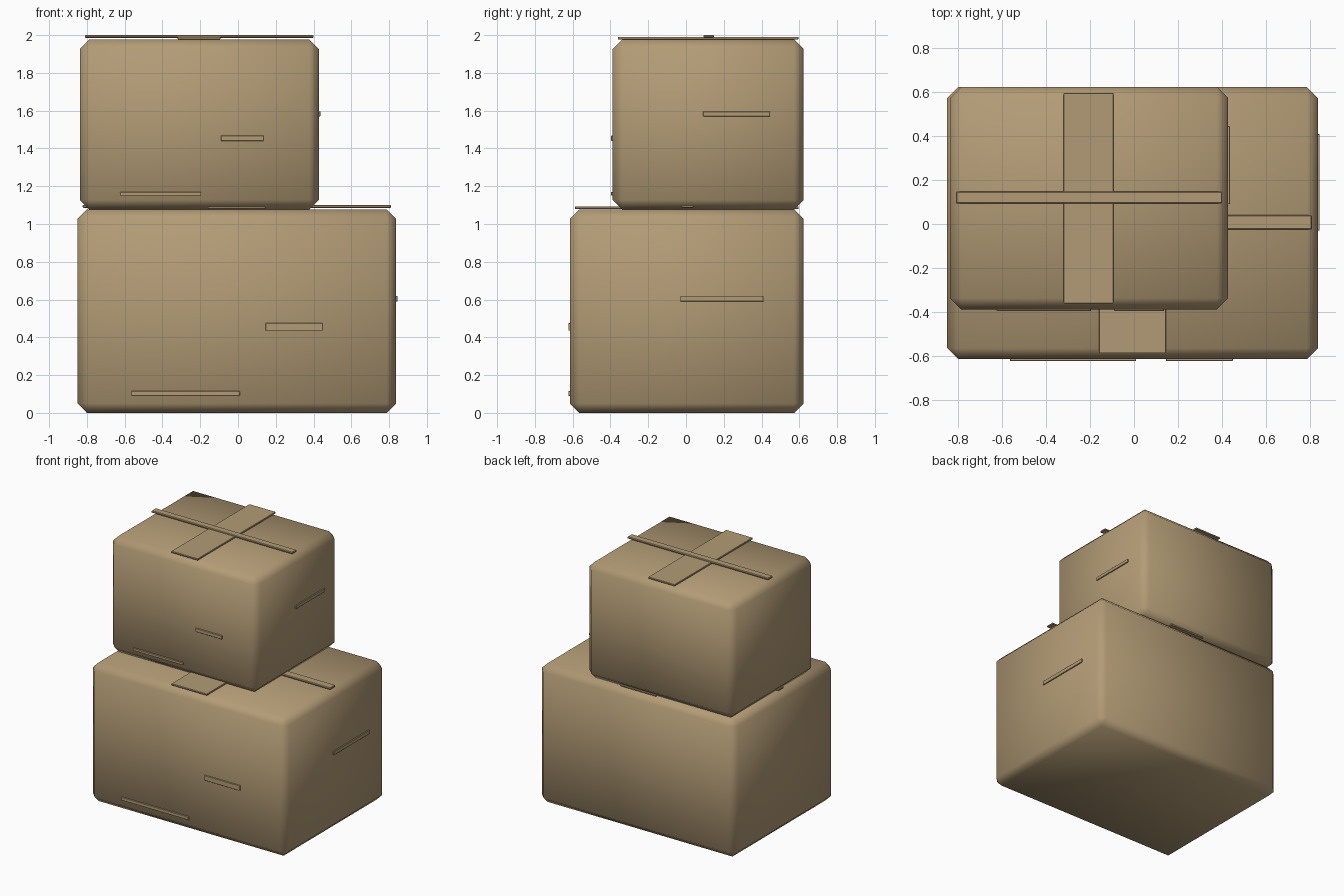
import bpy
import bmesh

default = bpy.data.objects.get("Cube")
if default:
    bpy.data.objects.remove(default, do_unlink=True)

cardboard = bpy.data.materials.new("cardboard tan")
cardboard.use_nodes = True
TAN = (0.45, 0.33, 0.18, 1.0)
cardboard.diffuse_color = TAN
cardboard.node_tree.nodes["Principled BSDF"].inputs["Base Color"].default_value = TAN


def block(name, x, y, z, bevel, smooth=False):
    """Bevelled block spanning the given (low, high) ranges."""
    spans = (x, y, z)
    centre = [(a + b) / 2 for a, b in spans]
    mesh = bpy.data.meshes.new(name)
    bm = bmesh.new()
    bmesh.ops.create_cube(bm, size=1)
    bmesh.ops.scale(bm, vec=[b - a for a, b in spans], verts=bm.verts)
    bmesh.ops.bevel(bm, geom=bm.edges[:], offset=bevel, segments=1,
                    affect='EDGES', clamp_overlap=True)
    for face in bm.faces:
        face.smooth = smooth
    bm.to_mesh(mesh)
    bm.free()
    mesh.materials.append(cardboard)
    obj = bpy.data.objects.new(name, mesh)
    obj.location = centre
    bpy.context.collection.objects.link(obj)
    return obj


def carton(prefix, x, y, z, wide_x, strip_y, front_tabs, side_tab):
    # Carton body with softened chamfers
    block(prefix + "_box", x, y, z, 0.05, smooth=True)
    top, edge = z[1], 0.027

    # Crossed tapes on the lid
    block(prefix + "_wide_tape", wide_x, (y[0] + edge, y[1] - edge),
          (top + 0.002, top + 0.015), 0.002)
    block(prefix + "_narrow_tape", (x[0] + edge, x[1] - edge), strip_y,
          (top + 0.009, top + 0.024), 0.004)

    # Raised tabs on the front
    for label, tab_x, tab_z in front_tabs:
        block(prefix + "_front_" + label, tab_x, (y[0] - 0.008, y[0] + 0.01),
              tab_z, 0.002)

    # Raised tab on the side
    tab_y, tab_z = side_tab
    block(prefix + "_side_tab", (x[1] - 0.01, x[1] + 0.008), tab_y, tab_z, 0.002)


carton("lower", (-0.85, 0.837), (-0.615, 0.623), (0, 1.077),
       (-0.16, 0.145), (-0.025, 0.04),
       [("short_tab", (0.145, 0.45), (0.435, 0.475)),
        ("long_tab", (-0.565, 0.01), (0.09, 0.115))],
       ((-0.03, 0.41), (0.59, 0.62)))

carton("upper", (-0.837, 0.428), (-0.388, 0.623), (1.077, 1.976),
       (-0.32, -0.093), (0.093, 0.148),
       [("short_tab", (-0.09, 0.137), (1.44, 1.468)),
        ("long_tab", (-0.625, -0.195), (1.15, 1.17))],
       ((0.09, 0.445), (1.57, 1.596)))
